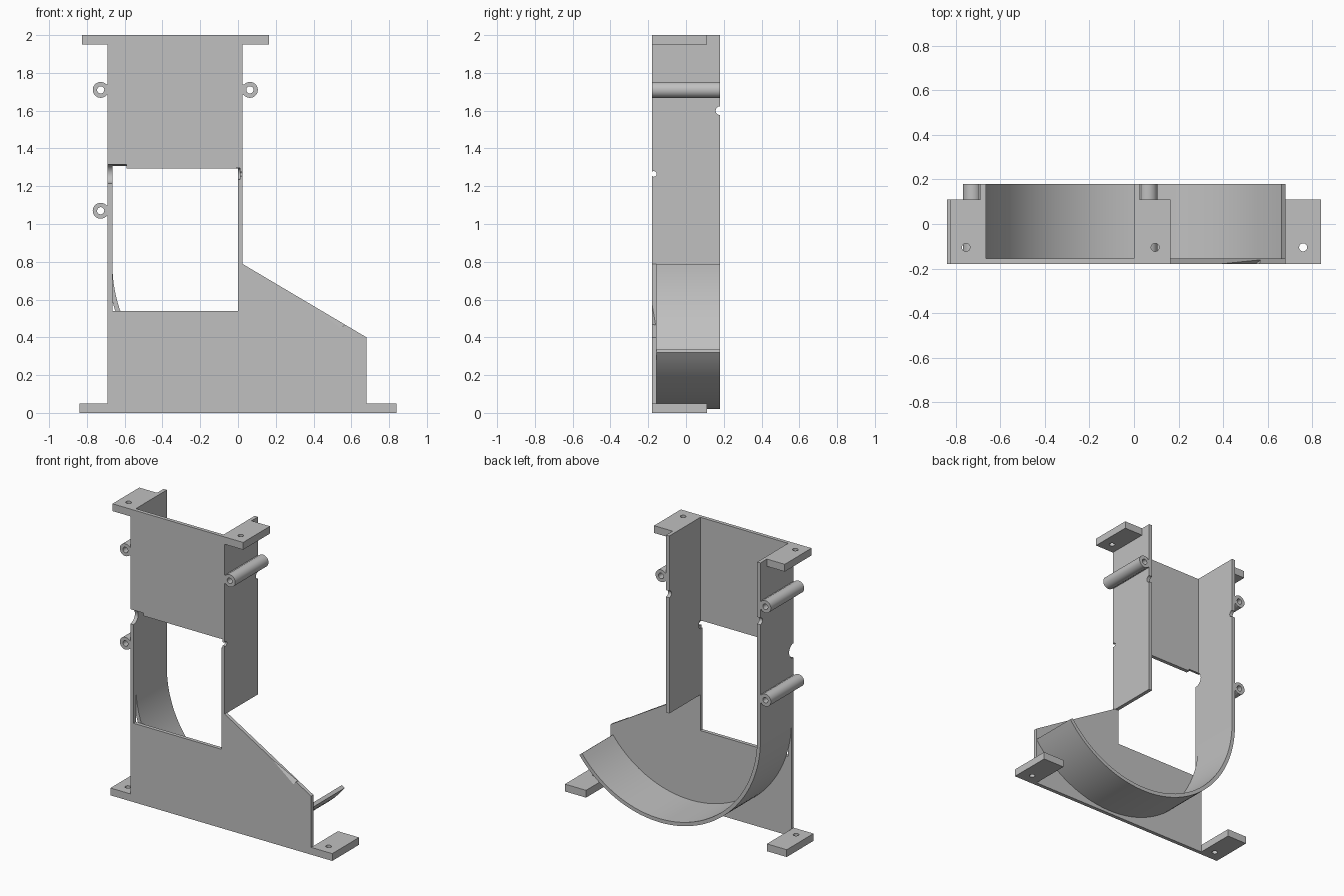
import bpy, bmesh, math
from mathutils import Matrix, Vector

old = bpy.data.objects.get("Cube")
if old:
    bpy.data.objects.remove(old, do_unlink=True)

grey = bpy.data.materials.new("plain_grey")
grey.use_nodes = True
COLOUR = (0.53, 0.53, 0.53, 1)
grey.diffuse_color = COLOUR
grey.node_tree.nodes["Principled BSDF"].inputs["Base Color"].default_value = COLOUR

FRONT, INNER, BACK = -0.18, -0.155, 0.18
LEFT, RIGHT, T = -0.69, 0.0, 0.025
LUG_R, BORE_R = 0.042, 0.019


def finish(name, bm):
    bmesh.ops.recalc_face_normals(bm, faces=bm.faces)
    mesh = bpy.data.meshes.new(name)
    bm.to_mesh(mesh)
    bm.free()
    mesh.materials.append(grey)
    ob = bpy.data.objects.new(name, mesh)
    bpy.context.collection.objects.link(ob)
    return ob


def box(name, x0, x1, y0, y1, z0, z1):
    bm = bmesh.new()
    bmesh.ops.create_cube(bm, size=1)
    for v in bm.verts:
        v.co = Vector(((x0 + x1) / 2 + v.co.x * (x1 - x0),
                       (y0 + y1) / 2 + v.co.y * (y1 - y0),
                       (z0 + z1) / 2 + v.co.z * (z1 - z0)))
    return finish(name, bm)


def extrude(name, outline, y0, y1):
    """Extrude an x-z outline along y."""
    bm = bmesh.new()
    face = bm.faces.new([bm.verts.new((x, y0, z)) for x, z in outline])
    geom = bmesh.ops.extrude_face_region(bm, geom=[face])["geom"]
    for v in geom:
        if isinstance(v, bmesh.types.BMVert):
            v.co.y = y1
    return finish(name, bm)


def rod(name, centre, radius, length, axis):
    bm = bmesh.new()
    bmesh.ops.create_cone(bm, cap_ends=True, segments=32, radius1=radius,
                          radius2=radius, depth=length)
    turn = Vector((0, 0, 1)).rotation_difference(Vector(axis)).to_matrix().to_4x4()
    bm.transform(Matrix.Translation(centre) @ turn)
    return finish(name, bm)


def cut(ob, *cutters):
    for c in cutters:
        mod = ob.modifiers.new("cut", 'BOOLEAN')
        mod.operation, mod.solver, mod.object = 'DIFFERENCE', 'EXACT', c
        bpy.context.view_layer.objects.active = ob
        bpy.ops.object.modifier_apply(modifier=mod.name)
        bpy.data.objects.remove(c, do_unlink=True)
    return ob


def smooth(ob):
    bpy.ops.object.select_all(action='DESELECT')
    ob.select_set(True)
    bpy.context.view_layer.objects.active = ob
    bpy.ops.object.shade_smooth_by_angle(angle=math.radians(30))


X, Y, Z = (1, 0, 0), (0, 1, 0), (0, 0, 1)


def sensor_bore(name):
    return rod(name, (LEFT + 0.045, FRONT, 1.265), 0.05, 0.11, X)


def pin_recess(name):
    return rod(name, (0, -0.17, 1.265), 0.032, 0.02, X)


def pin_hole(name):
    return rod(name, (0.015, -0.17, 1.265), 0.015, 0.1, X)


# Front plate with its window
plate = extrude("front_plate", [(LEFT, 0), (0.68, 0), (0.68, 0.40), (T, 0.788),
                                (T, 2), (LEFT, 2)], FRONT, INNER)
cut(plate, box("window_cutter", LEFT + T, RIGHT, -0.3, 0, 0.54, 1.295),
    sensor_bore("bore_cutter"), pin_recess("recess_cutter"), pin_hole("pin_cutter"))

# Tapered nick in the sloping edge
bm = bmesh.new()
for p in [(0.36, -0.181, 0.592), (0.52, -0.181, 0.49), (0.545, -0.181, 0.445),
          (0.565, -0.181, 0.47), (0.57, -0.16, 0.467), (0.47, -0.181, 0.56)]:
    bm.verts.new(p)
bmesh.ops.convex_hull(bm, input=bm.verts)
cut(plate, finish("nick_cutter", bm))
smooth(plate)

# Left wall running down into the curved chute
cx, cz, outer = 0.075, 0.785, 0.765


def arc(radius, steps=48):
    angles = [math.radians(180 + 142.5 * i / steps) for i in range(steps + 1)]
    return [(cx + radius * math.cos(a), cz + radius * math.sin(a)) for a in angles]


chute = extrude("left_wall_and_chute",
                [(LEFT, 2)] + arc(outer) + arc(outer - T)[::-1] + [(LEFT + T, 2)],
                INNER, BACK)
cut(chute, sensor_bore("bore_cutter"),
    rod("notch_cutter", (LEFT, BACK, 1.6), 0.023, 0.2, X))
smooth(chute)

# Right wall
wall = box("right_wall", RIGHT, T, INNER, BACK, cz, 2)
cut(wall, rod("notch_cutter", (T, BACK, 1.6), 0.023, 0.2, X),
    pin_recess("recess_cutter"), pin_hole("pin_cutter"))
smooth(wall)

# Drilled mounting tabs at the foot and the top
for name, x0, x1, z0, hole in [("foot_tab_left_end", -0.84, LEFT, 0, -0.76),
                               ("foot_tab_right_end", 0.68, 0.84, 0, 0.76),
                               ("top_tab_left_end", -0.825, LEFT, 1.95, -0.755),
                               ("top_tab_right_end", T, 0.165, 1.95, 0.095)]:
    tab = box(name, x0, x1, FRONT, 0.11, z0, z0 + 0.05)
    cut(tab, rod("drill", (hole, -0.105, z0 + 0.025), 0.018, 0.2, Z))
    smooth(tab)

# Tubular lugs joined to the walls by short webs
for name, x, z, wall_x in [("upper_lug_left_end", -0.727, 1.71, LEFT),
                           ("lower_lug_left_end", -0.727, 1.07, LEFT),
                           ("upper_lug_right_end", 0.063, 1.71, T)]:
    lug = rod(name, (x, 0, z), LUG_R, BACK - FRONT, Y)
    cut(lug, rod("bore", (x, 0, z), BORE_R, 1, Y))
    smooth(lug)
    near = x + math.copysign(0.024, wall_x - x)
    box(name + "_web", min(near, wall_x), max(near, wall_x), FRONT, BACK,
        z - 0.028, z + 0.028)
